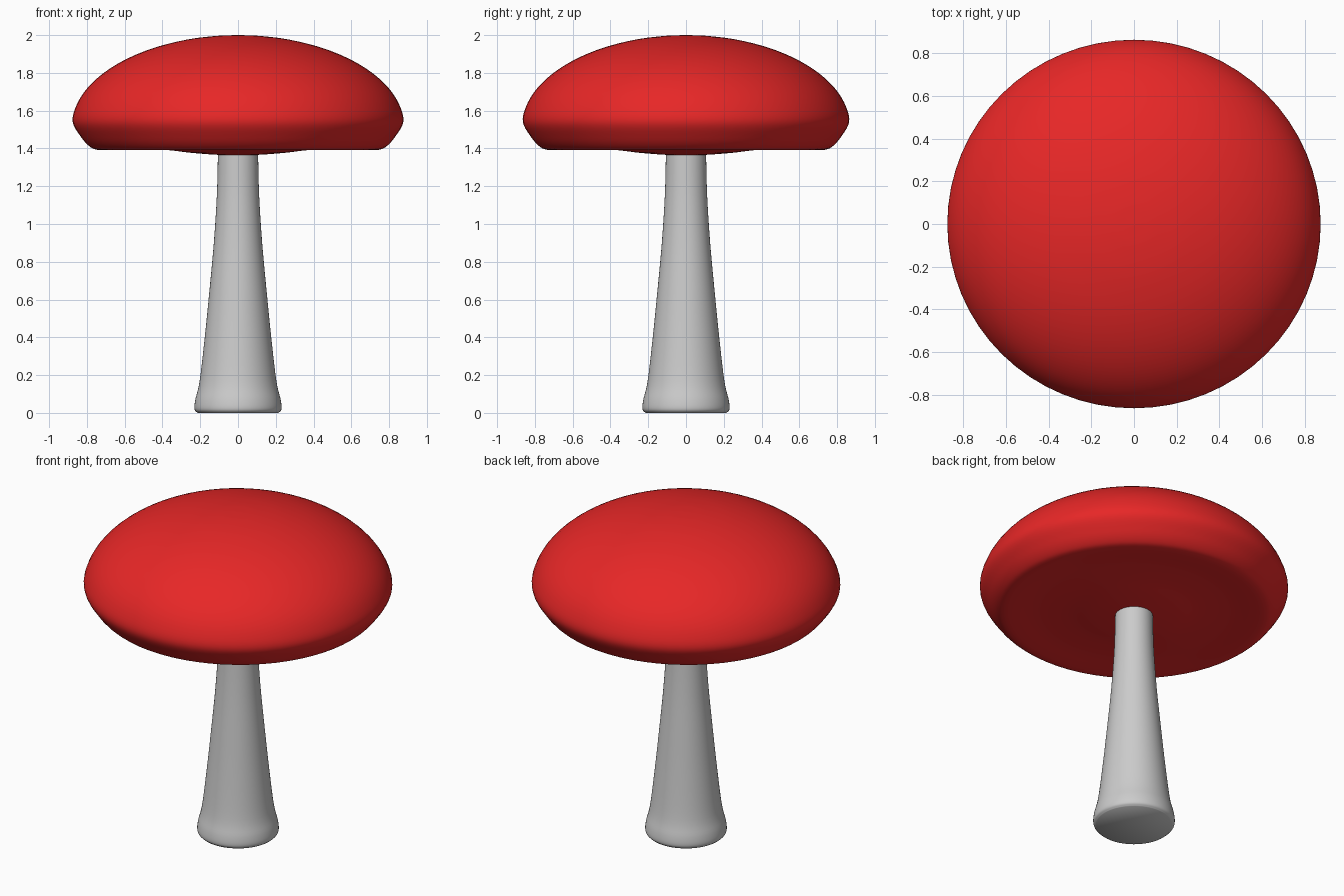
import bpy, bmesh, math
from mathutils import Vector

if "Cube" in bpy.data.objects:
    bpy.data.objects.remove(bpy.data.objects["Cube"])


def smooth_curve(pts, steps=5):
    """Catmull-Rom interpolation through (radius, height) points."""
    p = [Vector(q) for q in pts]
    p = [2 * p[0] - p[1]] + p + [2 * p[-1] - p[-2]]
    out = []
    for i in range(1, len(p) - 2):
        a, b, c, d = p[i - 1:i + 3]
        for s in range(steps):
            t = s / steps
            out.append(0.5 * (2 * b + (c - a) * t + (2 * a - 5 * b + 4 * c - d) * t * t
                              + (3 * b - a - 3 * c + d) * t ** 3))
    return out + [p[-2]]


def lathe(name, profile, sides=64, y_scale=1.0):
    """Revolve a profile (bottom to top) and close both ends with fans."""
    bm = bmesh.new()
    rings = []
    for r, z in profile:
        rings.append([bm.verts.new((r * math.cos(2 * math.pi * k / sides),
                                    r * y_scale * math.sin(2 * math.pi * k / sides), z))
                      for k in range(sides)])
    low = bm.verts.new((0, 0, profile[0][1]))
    high = bm.verts.new((0, 0, profile[-1][1]))
    for k in range(sides):
        n = (k + 1) % sides
        for a, b in zip(rings, rings[1:]):
            bm.faces.new((a[k], a[n], b[n], b[k]))
        bm.faces.new((low, rings[0][n], rings[0][k]))
        bm.faces.new((high, rings[-1][k], rings[-1][n]))
    for f in bm.faces:
        f.smooth = True
    mesh = bpy.data.meshes.new(name)
    bm.to_mesh(mesh)
    bm.free()
    obj = bpy.data.objects.new(name, mesh)
    bpy.context.collection.objects.link(obj)
    return obj


# Stem: flared foot, slender neck running up into the cap
stem = smooth_curve([(0.215, 0.0), (0.23, 0.02), (0.226, 0.07), (0.203, 0.17),
                     (0.176, 0.4), (0.151, 0.65), (0.128, 0.9), (0.112, 1.15),
                     (0.106, 1.37), (0.1, 1.45)])
lathe("stem", stem)

# Cap: bulged underside, rolled rim and domed top
under = [(0.02, 1.364), (0.12, 1.367), (0.25, 1.377), (0.38, 1.392), (0.55, 1.398),
         (0.68, 1.392), (0.745, 1.393), (0.785, 1.41), (0.83, 1.459)]
dome = [(0.875 * math.cos(a), 1.54 + 0.46 * math.sin(a) ** 1.06)
        for a in [math.radians(d) for d in (0, 12, 24, 36, 48, 60, 72, 82, 89)]]
cap = lathe("cap", smooth_curve(under + dome), y_scale=0.987)

red = bpy.data.materials.new("cap_red")
red.diffuse_color = (0.8, 0.02, 0.02, 1)
red.use_nodes = True
red.node_tree.nodes["Principled BSDF"].inputs["Base Color"].default_value = red.diffuse_color
cap.data.materials.append(red)
